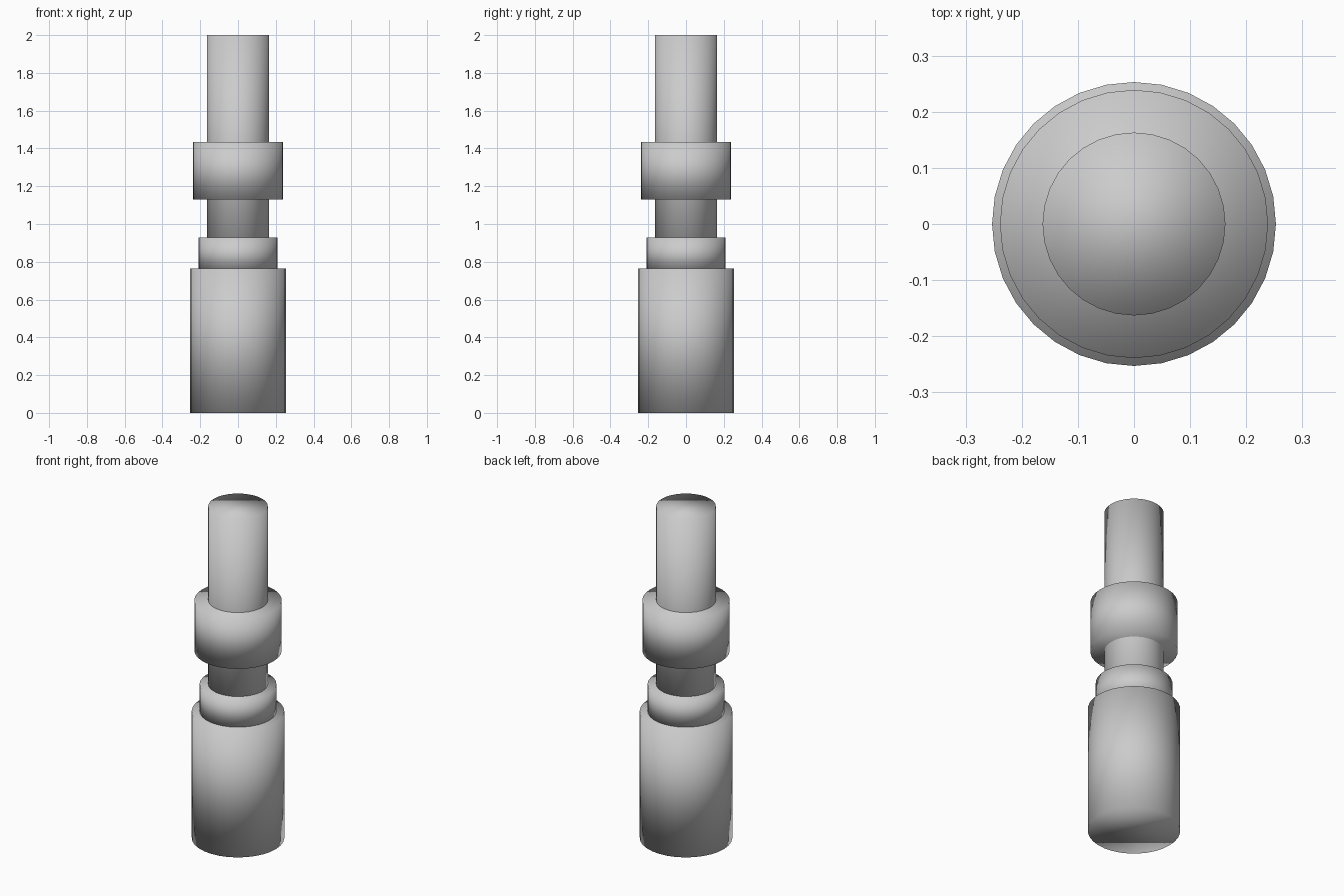
import bpy

if "Cube" in bpy.data.objects:
    bpy.data.objects.remove(bpy.data.objects["Cube"])


def cylinder(name, radius, z0, z1, sides=32):
    bpy.ops.mesh.primitive_cylinder_add(
        vertices=sides, radius=radius, depth=z1 - z0,
        location=(0, 0, (z0 + z1) / 2))
    ob = bpy.context.object
    ob.name = name
    # the rims are softly shaded, so smooth across every edge
    bpy.ops.object.shade_smooth()
    return ob


# Wide base, step ring, collar, and the slim shaft running through them
cylinder("base", 0.253, 0.0, 0.765)
cylinder("step_ring", 0.21, 0.75, 0.928)
cylinder("collar", 0.239, 1.13, 1.434)
cylinder("shaft", 0.163, 0.75, 2.0)
